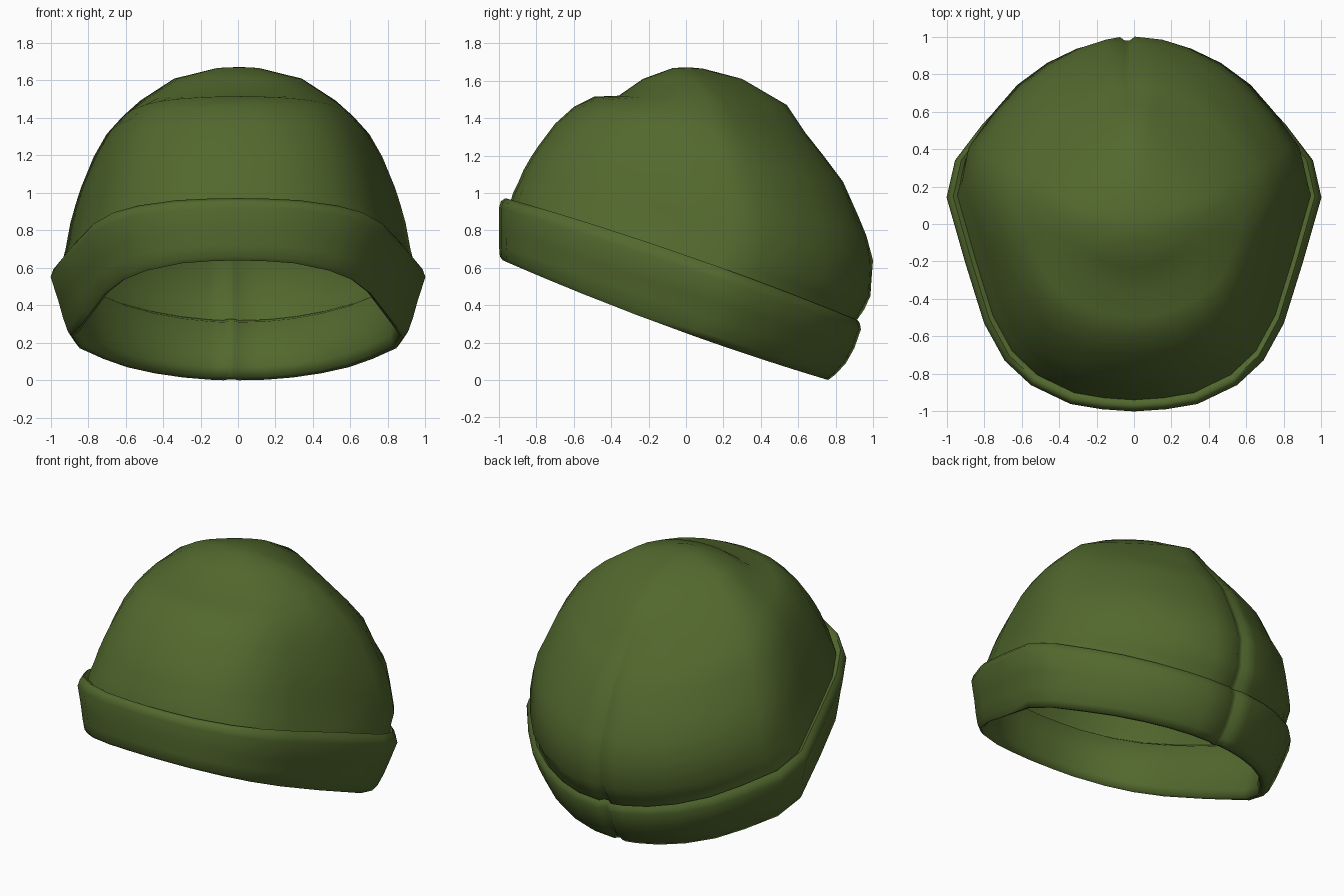
import bpy, bmesh, math

# one olive knit colour
olive = bpy.data.materials.new("olive knit")
olive.diffuse_color = (0.085, 0.14, 0.027, 1)

# right half of the egg-shaped head outline, front to back (narrow notch = back seam)
HALF = [(0, -1), (.17, -.99), (.34, -.965), (.55, -.877), (.69, -.763), (.8, -.588),
        (.9, -.307), (1, 0), (.955, .25), (.81, .49), (.67, .68), (.5, .83), (.33, .93),
        (.17, .985), (.045, 1), (.015, .975), (-.015, .975), (-.045, 1)]
OUTLINE = HALF + [(-x, v) for x, v in HALF[-5:0:-1]]


def ring(bm, yf, zf, yb, zb, w, egg=1.0, fold=0.0, sag=0.0):
    """Tilted ring from front point (yf, zf) to back point (yb, zb), half width w."""
    ym = yf + (yb - yf) * (0.5 + 0.09 * egg)
    verts = []
    for x, v in OUTLINE:
        if v > .9 and abs(x) < .05:
            x -= .04                      # the seam sits slightly off centre
        r = math.hypot(x, v)
        s = egg + (1 - egg) / (r if r > .99 or v < 0 else max(r, .9))
        x, v = x * s, v * s
        y = ym + v * ((yb - ym) if v > 0 else (ym - yf))
        u = (y - yf) / (yb - yf)
        z = zf + (zb - zf) * u + sag * 4 * u * (1 - u)
        # soft folds and flattening on the two back flanks
        k = 1 + fold * max(0, v) * abs(x) * 2
        verts.append(bm.verts.new((x * w * k, ym + (y - ym) * k, z)))
    return verts


def loft(name, rows, tip=None, angle=50):
    bm = bmesh.new()
    rings = [ring(bm, *r) for r in rows]
    n = len(OUTLINE)
    for a, b in zip(rings, rings[1:]):
        for i in range(n):
            j = (i + 1) % n
            bm.faces.new((a[i], a[j], b[j], b[i]))
    if tip:
        t = bm.verts.new(tip)
        for i in range(n):
            bm.faces.new((rings[-1][i], rings[-1][(i + 1) % n], t))
    bmesh.ops.remove_doubles(bm, verts=bm.verts, dist=0.0005)
    bmesh.ops.recalc_face_normals(bm, faces=bm.faces)
    me = bpy.data.meshes.new(name)
    bm.to_mesh(me)
    bm.free()
    me.materials.append(olive)
    ob = bpy.data.objects.new(name, me)
    bpy.context.collection.objects.link(ob)
    bpy.ops.object.select_all(action='DESELECT')
    ob.select_set(True)
    bpy.context.view_layer.objects.active = ob
    bpy.ops.object.shade_smooth_by_angle(angle=math.radians(angle))
    return ob


# slouchy dome, with a crease across the front of the crown
loft("knit_dome", [
    (-.945, .93, .90, .30, .945, 1, 0, .02),
    (-.925, 1.0, .955, .38, .935, 1.0, -.02, .01),
    (-.895, 1.06, .985, .45, .92, 1.0, .01),
    (-.87, 1.12, 1.0, .64, .895, 1.0, -.02),
    (-.83, 1.19, .965, .77, .865, .95, -.005),
    (-.79, 1.25, .92, .88, .835, .9, -.03),
    (-.70, 1.37, .84, 1.06, .77, .8, -.035),
    (-.60, 1.46, .735, 1.20, .70, .65, -.06),
    (-.49, 1.515, .64, 1.32, .615, .5, -.09),
    (-.36, 1.52, .54, 1.47, .52, .35, -.19),
    (-.23, 1.61, .30, 1.61, .34, .2, -.15),
    (-.07, 1.668, .09, 1.665, .11, 0),
], tip=(.01, .01, 1.672))

# folded-up cuff: inner wall, rounded lower lip, flared outer wall, tucked top edge
loft("folded_cuff", [
    (-.935, .95, .90, .32, .935, 1, 0, .02),
    (-.90, .93, .82, .31, .88, 1, 0, .01),
    (-.93, .76, .745, .13, .855, 1, 0, -.02),
    (-.945, .68, .715, .07, .85, 1, 0, -.025),
    (-.96, .65, .725, .015, .86, 1, 0, -.03),
    (-.98, .64, .76, .0, .885, 1, 0, -.03),
    (-.995, .66, .80, .03, .91, 1, 0, -.025),
    (-1.0, .72, .855, .09, .935, 1, 0, -.01),
    (-1.0, .80, .90, .17, .96),
    (-1.0, .92, .935, .27, 1.0, 1, 0, .015),
    (-.99, .955, .93, .30, .985, 1, 0, .025),
    (-.965, .972, .92, .318, .965, 1, 0, .03),
    (-.935, .95, .90, .30, .935, 1, 0, .025),
], angle=75)
